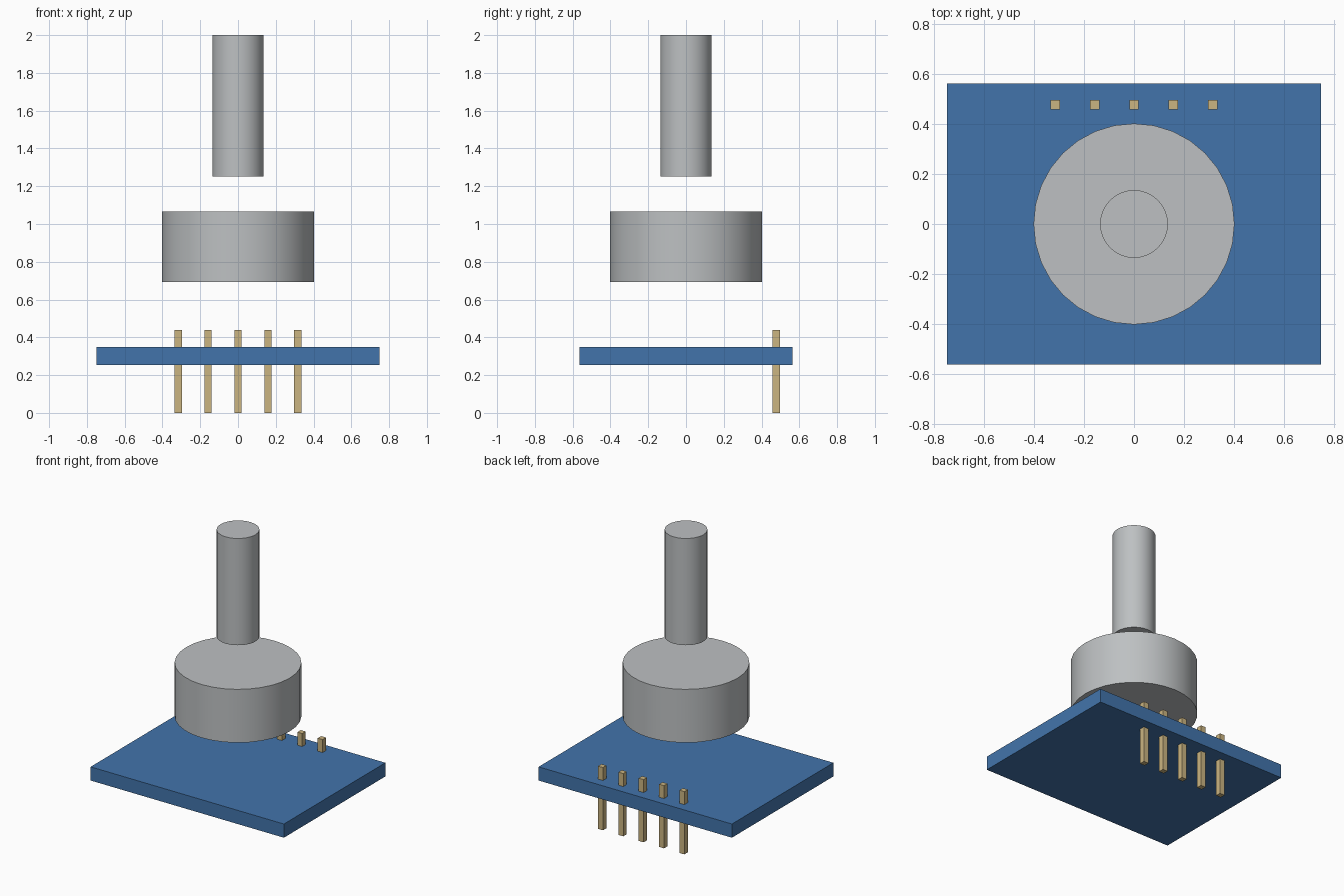
import bpy
import math

if "Cube" in bpy.data.objects:
    bpy.data.objects.remove(bpy.data.objects["Cube"])


def material(name, rgb):
    m = bpy.data.materials.new(name)
    m.diffuse_color = (*rgb, 1.0)
    m.use_nodes = True
    m.node_tree.nodes["Principled BSDF"].inputs["Base Color"].default_value = m.diffuse_color
    return m


metal = material("grey metal", (0.51, 0.53, 0.54))
blue = material("board blue", (0.055, 0.175, 0.41))
gold = material("pale gold", (0.60, 0.46, 0.22))


def box(name, centre, size, mat):
    bpy.ops.mesh.primitive_cube_add(size=1, location=centre)
    ob = bpy.context.object
    ob.name = name
    ob.scale = size
    bpy.ops.object.transform_apply(location=False, rotation=False, scale=True)
    ob.data.materials.append(mat)


def cylinder(name, radius, z0, z1, mat):
    bpy.ops.mesh.primitive_cylinder_add(vertices=32, radius=radius, depth=z1 - z0,
                                        location=(0, 0, (z0 + z1) / 2))
    ob = bpy.context.object
    ob.name = name
    ob.data.materials.append(mat)
    bpy.ops.object.shade_smooth_by_angle(angle=math.radians(30))


# circuit board
box("circuit_board", (0, 0, 0.301), (1.5, 1.125, 0.096), blue)

# encoder body and shaft, floating apart above the board
cylinder("encoder_body", 0.403, 0.692, 1.066, metal)
cylinder("shaft", 0.136, 1.251, 2.0, metal)

# row of header pins through the back edge of the board
for i in range(5):
    box(f"header_pin_{i + 1}", ((i - 2) * 0.158, 0.478, 0.22), (0.038, 0.038, 0.44), gold)
